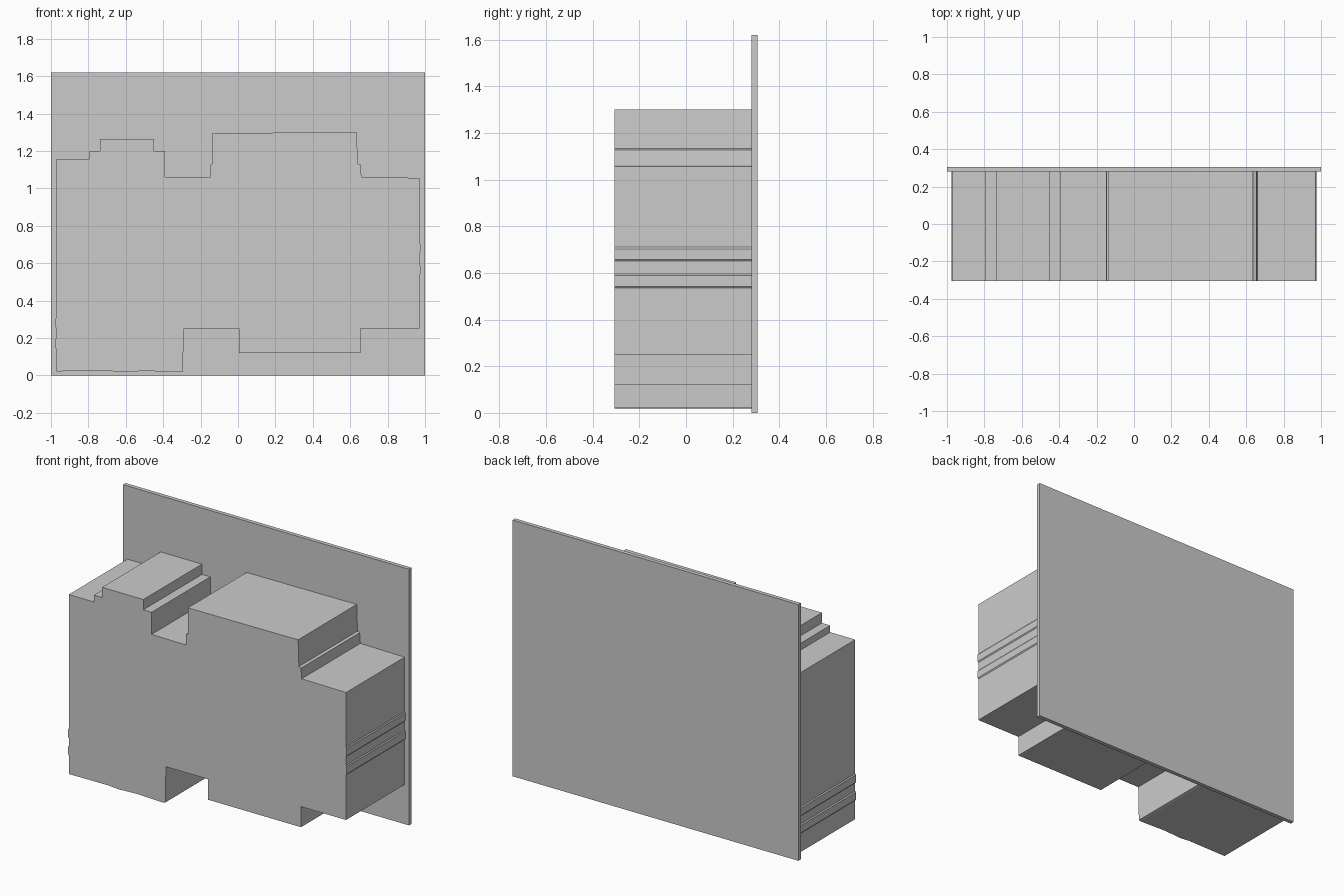
import bpy, bmesh

if "Cube" in bpy.data.objects:
    bpy.data.objects.remove(bpy.data.objects["Cube"])


def extrude_profile(name, pts, y0, y1):
    """Extrude a closed x/z outline from y0 to y1."""
    bm = bmesh.new()
    face = bm.faces.new([bm.verts.new((x, y0, z)) for x, z in pts])
    ext = bmesh.ops.extrude_face_region(bm, geom=[face], use_keep_orig=True)
    verts = [g for g in ext["geom"] if isinstance(g, bmesh.types.BMVert)]
    bmesh.ops.translate(bm, verts=verts, vec=(0, y1 - y0, 0))
    bmesh.ops.recalc_face_normals(bm, faces=bm.faces)
    mesh = bpy.data.meshes.new(name)
    bm.to_mesh(mesh)
    bm.free()
    obj = bpy.data.objects.new(name, mesh)
    bpy.context.collection.objects.link(obj)
    return obj


def ridges(x, out, tops, height=0.06, slope=0.007):
    """Shallow ridges on a side wall, listed from top to bottom."""
    pts = []
    for z in tops:
        pts += [(x, z), (x + out, z - slope),
                (x + out, z - height + slope), (x, z - height)]
    return pts


# Back panel
extrude_profile("back_panel", [(-1, 0), (1, 0), (1, 1.62), (-1, 1.62)], 0.28, 0.306)

# Stepped block outline, clockwise from the lower left corner
top_edge = [
    (-0.97, 1.157), (-0.795, 1.157), (-0.795, 1.2), (-0.737, 1.2),
    (-0.737, 1.265), (-0.448, 1.265), (-0.448, 1.2), (-0.39, 1.2),
    (-0.39, 1.06), (-0.15, 1.057), (-0.148, 1.128), (-0.136, 1.132),
    (-0.136, 1.296), (0.335, 1.298), (0.635, 1.3), (0.64, 1.132),
    (0.655, 1.126), (0.66, 1.06), (0.97, 1.056),
]
bottom_edge = [
    (0.97, 0.25), (0.655, 0.25), (0.655, 0.12), (0.005, 0.12), (0.005, 0.25),
    (-0.29, 0.25), (-0.295, 0.022), (-0.31, 0.018), (-0.5, 0.024),
    (-0.62, 0.018), (-0.69, 0.024), (-0.97, 0.022),
]
right_side = ridges(0.97, 0.005, (0.71, 0.595))
left_side = ridges(-0.97, -0.006, (0.31, 0.2))[::-1]
extrude_profile("stepped_block", left_side + top_edge + right_side + bottom_edge,
                -0.306, 0.28)
